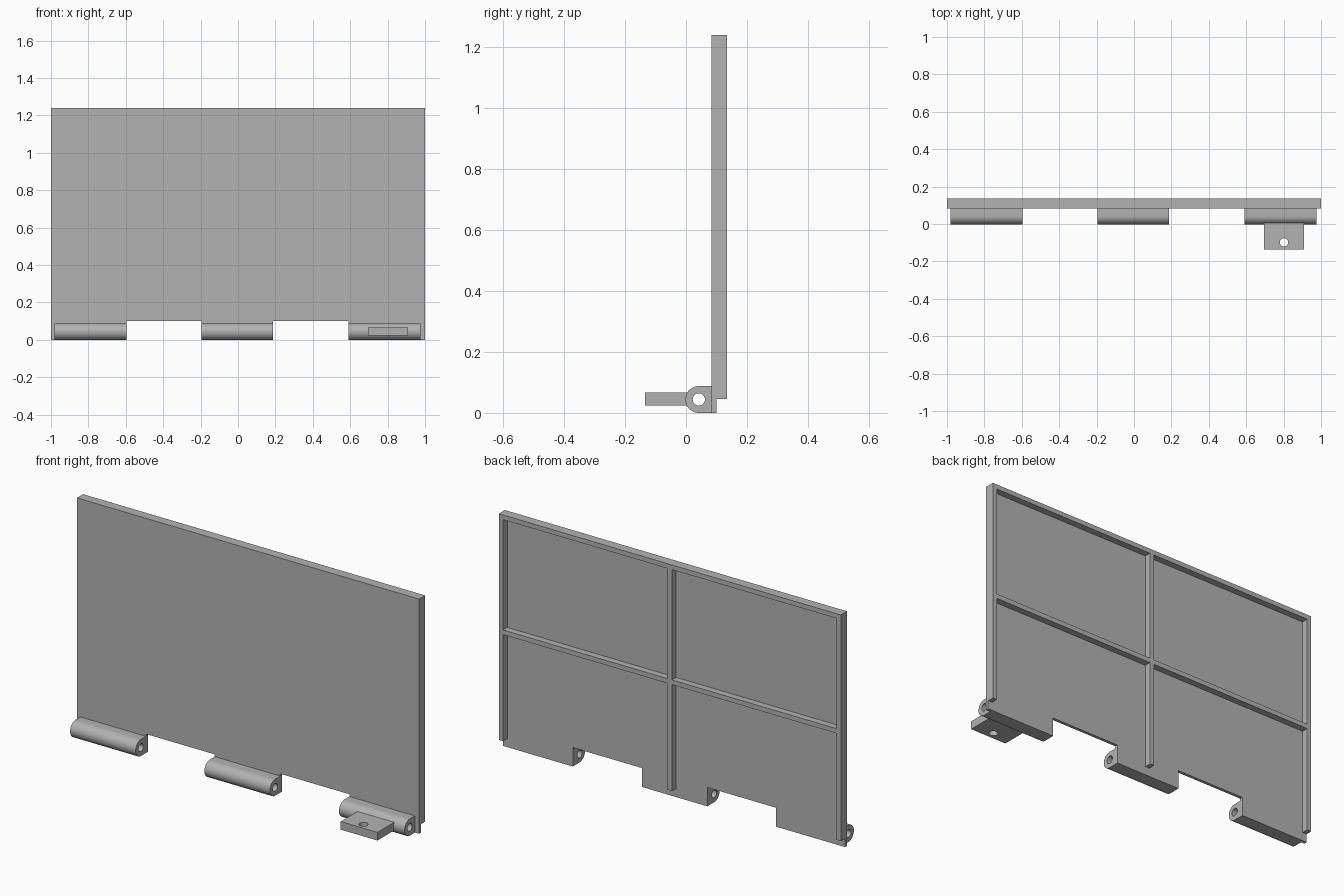
import bpy, bmesh, math
from mathutils import Vector

cube = bpy.data.objects.get("Cube")
if cube:
    bpy.data.objects.remove(cube, do_unlink=True)

grey = bpy.data.materials.new("plain_grey")
grey.use_nodes = True
colour = (0.45, 0.45, 0.45, 1)
grey.diffuse_color = colour
grey.node_tree.nodes["Principled BSDF"].inputs["Base Color"].default_value = colour

# Profile planes: (u, v, depth) to (x, y, z)
PLANES = {
    "x": lambda u, v, d: (d, u, v),
    "y": lambda u, v, d: (u, d, v),
    "z": lambda u, v, d: (u, v, d),
}


def arc(cu, cv, r, start=0, end=360, steps=48):
    """Points along an arc; a full turn leaves out the repeated last point."""
    count = steps if end - start == 360 else steps + 1
    angles = [math.radians(start + (end - start) * i / steps) for i in range(count)]
    return [(cu + r * math.cos(a), cv + r * math.sin(a)) for a in angles]


def rect(u0, u1, v0, v1):
    return [(u0, v0), (u1, v0), (u1, v1), (u0, v1)]


def extrude(name, axis, loops, start, end):
    """Fill an outline with its holes and extrude it along an axis."""
    place = PLANES[axis]
    bm = bmesh.new()
    edges = []
    for loop in loops:
        verts = [bm.verts.new(place(u, v, start)) for u, v in loop]
        edges += [bm.edges.new((verts[i - 1], verts[i])) for i in range(len(verts))]
    bmesh.ops.triangle_fill(bm, edges=edges, use_beauty=True)
    out = bmesh.ops.extrude_face_region(bm, geom=bm.faces[:], use_keep_orig=True)
    moved = [g for g in out["geom"] if isinstance(g, bmesh.types.BMVert)]
    bmesh.ops.translate(bm, verts=moved, vec=Vector(place(0, 0, end - start)))
    bmesh.ops.recalc_face_normals(bm, faces=bm.faces[:])
    mesh = bpy.data.meshes.new(name)
    bm.to_mesh(mesh)
    bm.free()
    mesh.materials.append(grey)
    obj = bpy.data.objects.new(name, mesh)
    bpy.context.collection.objects.link(obj)
    bpy.ops.object.select_all(action="DESELECT")
    obj.select_set(True)
    bpy.context.view_layer.objects.active = obj
    bpy.ops.object.shade_smooth_by_angle(angle=math.radians(30))
    return obj


TOP, FRONT, BACK = 1.24, 0.084, 0.135
SHEET_BACK = 0.1
KNUCKLES = [("right", -0.98, -0.597), ("middle", -0.195, 0.188), ("left", 0.592, 0.975)]

# Thin sheet with two notches between the hinge knuckles
outline = [(-1, TOP), (-1, 0)]
for (_, _, a), (_, b, _) in zip(KNUCKLES, KNUCKLES[1:]):
    outline += [(a, 0), (a, 0.1), (b, 0.1), (b, 0)]
outline += [(1, 0), (1, TOP)]
extrude("panel_sheet", "y", [outline], FRONT, SHEET_BACK)

# Stiffening ribs on the back: open at the bottom, two closed bays above
RIB, HALF, FOOT, MID = 0.025, 0.0125, 0.045, 0.62
side = [(HALF, FOOT), (HALF, MID - HALF), (1 - RIB, MID - HALF),
        (1 - RIB, FOOT), (1, FOOT), (1, TOP)]
frame = side + [(-u, v) for u, v in reversed(side)]
bays = [rect(HALF, 1 - RIB, MID + HALF, TOP - RIB),
        rect(RIB - 1, -HALF, MID + HALF, TOP - RIB)]
extrude("back_ribs", "y", [frame] + bays, SHEET_BACK, BACK)

# Hinge knuckles: rounded front, flat against the sheet, with a pin hole
R, CY = 0.044, 0.042
knuckle = [(FRONT, 2 * R)] + arc(CY, R, R, 90, 270, 32) + [(FRONT, 0)]
for label, a, b in KNUCKLES:
    extrude(label + "_hinge_knuckle", "x", [knuckle, arc(CY, R, 0.02)], a, b)

# Drilled lever tab on the left knuckle
extrude("lever_tab", "z", [rect(0.695, 0.91, -0.135, 0.008), arc(0.802, -0.098, 0.022)],
        0.024, 0.067)
